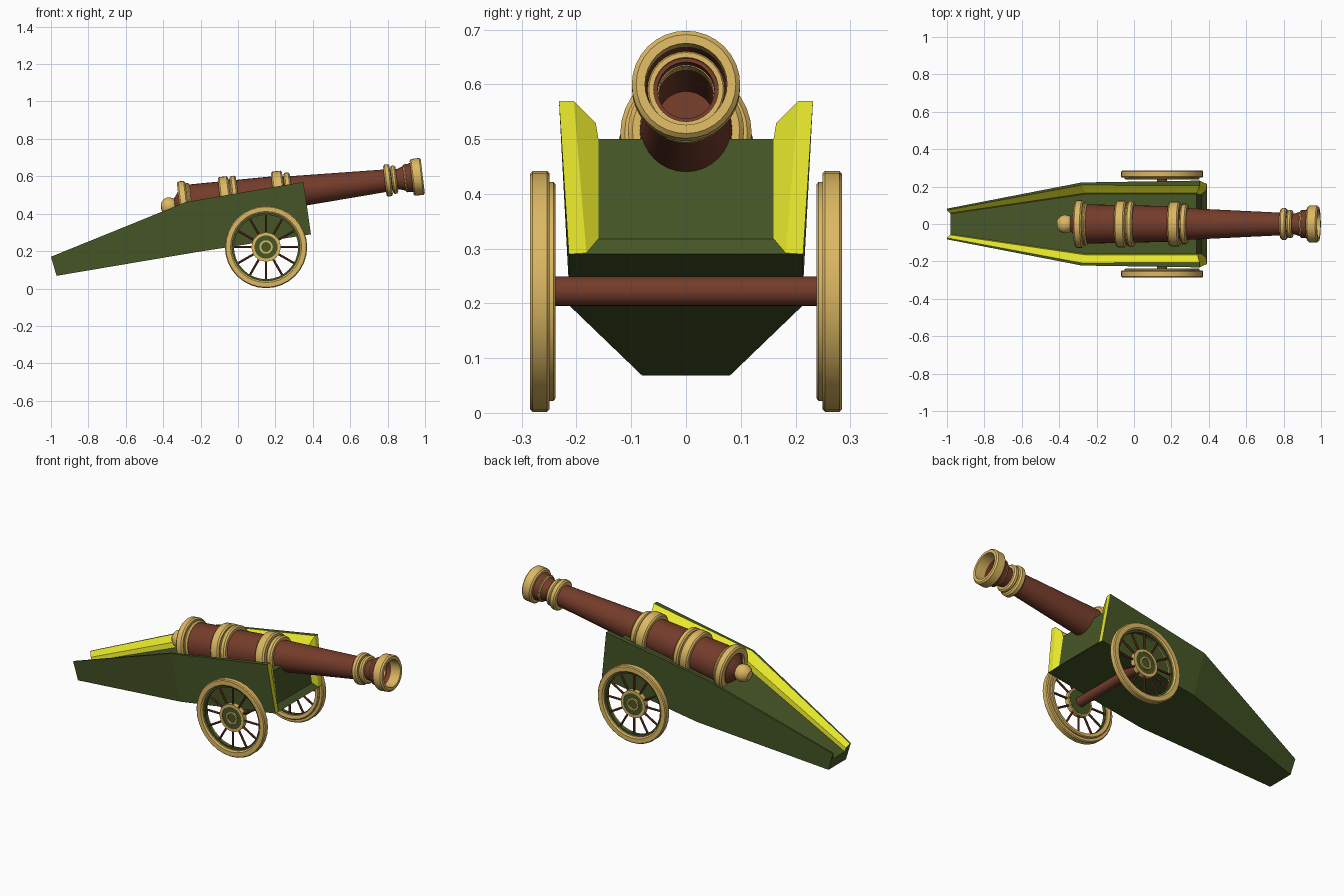
import bpy, bmesh, math
from mathutils import Matrix, Vector

if "Cube" in bpy.data.objects:
    bpy.data.objects.remove(bpy.data.objects["Cube"])


def material(name, rgb):
    m = bpy.data.materials.new(name)
    m.diffuse_color = (*rgb, 1)
    m.use_nodes = True
    m.node_tree.nodes["Principled BSDF"].inputs["Base Color"].default_value = m.diffuse_color
    return m


GREEN = material("dark green", (0.062, 0.095, 0.020))
YELLOW = material("bright yellow", (0.80, 0.80, 0.025))
GOLD = material("brass", (0.72, 0.48, 0.125))
BROWN = material("red brown", (0.175, 0.045, 0.023))


def finish(bm, name, mats, smooth=True):
    bmesh.ops.recalc_face_normals(bm, faces=bm.faces)
    me = bpy.data.meshes.new(name)
    bm.to_mesh(me)
    bm.free()
    for m in mats:
        me.materials.append(m)
    ob = bpy.data.objects.new(name, me)
    bpy.context.collection.objects.link(ob)
    if smooth:
        bpy.ops.object.select_all(action='DESELECT')
        ob.select_set(True)
        bpy.context.view_layer.objects.active = ob
        bpy.ops.object.shade_smooth_by_angle(angle=math.radians(35))
    return ob


def lathe(name, profile, mat, matrix, n=32, closed=False):
    """Spin (radius, along) points around local z."""
    bm = bmesh.new()
    rings = []
    for r, s in profile:
        if r == 0:
            rings.append([bm.verts.new((0, 0, s))] * n)
        else:
            rings.append([bm.verts.new((r * math.cos(2 * math.pi * i / n),
                                        r * math.sin(2 * math.pi * i / n), s)) for i in range(n)])
    pairs = list(zip(rings, rings[1:])) + ([(rings[-1], rings[0])] if closed else [])
    for a, b in pairs:
        for i in range(n):
            j = (i + 1) % n
            bm.faces.new(list(dict.fromkeys((a[i], a[j], b[j], b[i]))))
    bm.transform(matrix)
    return finish(bm, name, [mat])


# Carriage: half sections (y, z) at each station, mirrored to both sides
# order: bottom edge, outer top, rim inner, slope foot, floor edge
stations = [
    [(-0.97, .08, .068), (-1.0, .082, .17), (-1.0, .074, .17), (-0.985, .058, .145), (-0.98, .055, .125)],
    [(-0.22, .212, .195), (-0.28, .222, .462), (-0.28, .208, .462), (-0.26, .165, .43), (-0.255, .16, .395)],
    [(0.39, .214, .29), (0.35, .232, .57), (0.35, .205, .57), (0.34, .165, .53), (0.335, .16, .50)],
]
bm = bmesh.new()
grid = {s: [[bm.verts.new((x, s * y, z)) for x, y, z in st] for st in stations] for s in (-1, 1)}


def face(vs, mi=0):
    bm.faces.new(vs).material_index = mi


for s in (-1, 1):
    g = grid[s]
    for a, b in zip(g, g[1:]):
        for k, mi in enumerate((0, 0, 1, 1)):
            face((a[k], b[k], b[k + 1], a[k + 1]), mi)
    # yellow front post, with a bevel running in to the front panel
    f = g[2]
    post = bm.verts.new((.387, s * .182, .292))
    foot = bm.verts.new((.362, s * .16, .318))
    face((f[0], f[1], f[2], post), 1)
    face((post, f[2], f[3], f[4], foot), 1)
    grid[s].append((post, foot))
    # tail post
    t = g[0]
    face((t[0], t[1], t[2], t[3], t[4]), 0)
L, R = grid[-1], grid[1]
for a in (0, 1):
    face((L[a][0], L[a + 1][0], R[a + 1][0], R[a][0]))
    face((L[a][4], L[a + 1][4], R[a + 1][4], R[a][4]))
face((L[0][0], R[0][0], R[0][4], L[0][4]))
face((L[2][4], R[2][4], R[3][1], L[3][1]))
face((L[3][0], L[3][1], R[3][1], R[3][0]))
face((L[2][0], L[3][0], R[3][0], R[2][0]))
finish(bm, "carriage", [GREEN, YELLOW], smooth=False)

# Barrel, laid along x and raised at the muzzle
tilt = math.atan(0.12)
axis = Matrix.Translation((0, 0, .482)) @ Matrix.Rotation(math.pi / 2 - tilt, 4, 'Y')
lathe("barrel", [(0, -.34), (.04, -.34), (.085, -.305), (.105, -.28), (.105, -.25), (.095, .20),
                 (.085, .28), (.060, .80), (.054, .86), (.082, .945), (.078, .96),
                 (.074, .90), (.052, .90), (.052, .45), (0, .45)], BROWN, axis)
lathe("breech_knob", [(0, -.415), (.025, -.412), (.043, -.395), (.05, -.375), (.045, -.35),
                      (.035, -.335), (0, -.335)], GOLD, axis, 24)


def band(name, s0, s1, r, inner):
    c = 0.008
    lathe(name, [(inner, s0), (r - c, s0), (r, s0 + c), (r, s1 - c), (r - c, s1), (inner, s1)],
          GOLD, axis, 32, True)


band("breech_band", -.315, -.27, .128, .09)
band("breech_band_step", -.272, -.25, .115, .09)
band("middle_band_rear", -.095, -.04, .125, .09)
band("middle_band_step", -.042, -.03, .112, .09)
band("middle_band_front", -.032, .002, .123, .09)
band("front_band", .19, .25, .12, .08)
band("front_band_step", .255, .29, .106, .075)
band("neck_band", .79, .825, .086, .05)
band("neck_band_step", .827, .855, .076, .05)
band("muzzle_ring", .935, .995, .099, .075)
band("bore_ring", .895, .912, .076, .059)

# Axle and wheels
WX, WZ = .15, .222
lathe("axle", [(0, -.25), (.027, -.25), (.027, .25), (0, .25)], BROWN,
      Matrix.Translation((WX, 0, WZ)) @ Matrix.Rotation(math.pi / 2, 4, 'X'), 20)
for s, side in ((-1, "right"), (1, "left")):
    hub = Matrix.Translation((WX, 0, WZ)) @ Matrix.Rotation(-s * math.pi / 2, 4, 'X')
    lathe(side + "_wheel_rim", [(.182, .25), (.215, .249), (.22, .254), (.22, .28), (.215, .285),
                                (.19, .285), (.182, .278)], GOLD, hub, 32, True)
    lathe(side + "_rim_step", [(.176, .242), (.195, .238), (.20, .242), (.20, .252), (.176, .252)],
          GOLD, hub, 32, True)
    lathe(side + "_rim_lining", [(.172, .252), (.184, .252), (.184, .270), (.172, .270)],
          GREEN, hub, 32, True)
    lathe(side + "_hub", [(0, .245), (.07, .245), (.07, .268), (0, .268)], GREEN, hub, 24)
    for nm, r0, r1, y1 in (("outer", .062, .078, .272), ("inner", .026, .036, .276)):
        lathe(f"{side}_hub_{nm}_ring", [(r0, .246), (r1, .246), (r1, y1), (r0, y1)], GOLD, hub, 24, True)
    # twelve spokes
    bm = bmesh.new()
    for i in range(12):
        m = (Matrix.Rotation(i * math.pi / 6, 4, 'Z') @ Matrix.Translation((.108, 0, .26))
             @ Matrix.Rotation(math.pi / 2, 4, 'Y'))
        bmesh.ops.create_cone(bm, segments=8, radius1=.006, radius2=.006, depth=.145,
                              cap_ends=True, matrix=m)
    bm.transform(hub)
    finish(bm, side + "_spokes", [BROWN])
